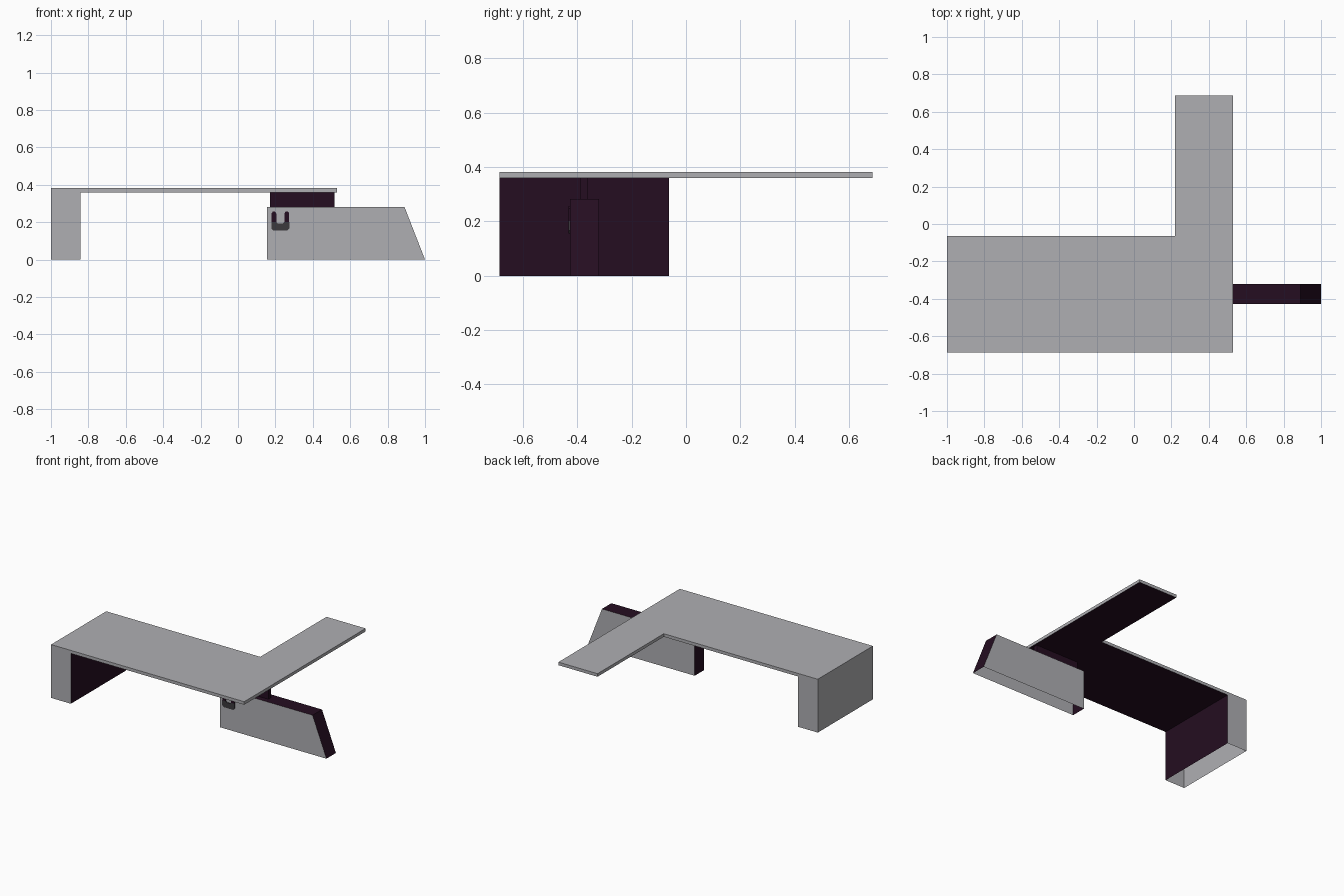
import bpy
import bmesh
from mathutils import Vector

cube = bpy.data.objects.get("Cube")
if cube:
    bpy.data.objects.remove(cube, do_unlink=True)


def make_material(name, rgb):
    mat = bpy.data.materials.new(name)
    mat.use_nodes = True
    mat.diffuse_color = (*rgb, 1)
    mat.node_tree.nodes["Principled BSDF"].inputs["Base Color"].default_value = (*rgb, 1)
    return mat


grey = make_material("light grey", (0.43, 0.43, 0.45))
plum = make_material("dark plum", (0.018, 0.004, 0.015))
charcoal = make_material("charcoal", (0.045, 0.042, 0.048))


def prism(name, outline, axis, low, high, mats, is_second=None, open_bottom=False):
    """Extrude an outline along z or y; is_second picks faces for the second material."""
    bm = bmesh.new()
    if axis == "z":
        verts = [bm.verts.new((a, b, low)) for a, b in outline]
        move = Vector((0, 0, high - low))
    else:
        verts = [bm.verts.new((a, low, b)) for a, b in outline]
        move = Vector((0, high - low, 0))
    base = bm.faces.new(verts)
    ext = bmesh.ops.extrude_face_region(bm, geom=[base], use_keep_orig=True)
    moved = [g for g in ext["geom"] if isinstance(g, bmesh.types.BMVert)]
    bmesh.ops.translate(bm, verts=moved, vec=move)
    bmesh.ops.recalc_face_normals(bm, faces=bm.faces[:])
    bm.normal_update()
    if is_second:
        for face in bm.faces:
            face.material_index = int(is_second(face.normal))
    if open_bottom:
        under = [f for f in bm.faces if f.normal.z < -0.9]
        bmesh.ops.delete(bm, geom=under, context="FACES")
    mesh = bpy.data.meshes.new(name)
    bm.to_mesh(mesh)
    bm.free()
    for mat in mats:
        mesh.materials.append(mat)
    obj = bpy.data.objects.new(name, mesh)
    bpy.context.collection.objects.link(obj)
    return obj


def rect(x0, x1, b0, b1):
    return [(x0, b0), (x1, b0), (x1, b1), (x0, b1)]


FRONT, BACK, INNER = -0.687, 0.687, -0.063

# L-shaped desk top, dark underneath
prism("desk_top",
      [(-1, FRONT), (0.53, FRONT), (0.53, BACK), (0.22, BACK), (0.22, INNER), (-1, INNER)],
      "z", 0.36, 0.382, [grey, plum], lambda n: n.z < -0.5)

# Hollow end leg, dark on the knee side
prism("end_leg", rect(-1, -0.843, FRONT, INNER), "z", 0, 0.36,
      [grey, plum], lambda n: n.x > 0.5, open_bottom=True)

# Hollow sloping pedestal, grey on its two broad sides only
prism("pedestal", [(0.155, 0), (1, 0), (0.89, 0.282), (0.155, 0.282)],
      "y", -0.427, -0.32, [grey, plum], lambda n: abs(n.y) < 0.5, open_bottom=True)

# Thin support plate between pedestal and desk top
prism("support_plate", rect(0.17, 0.515, 0.282, 0.36), "y", -0.39, -0.363, [plum])

# Small hook emblem on the front of the pedestal
PLATE_FRONT, PLATE_BACK = -0.433, -0.427
prism("hook_base",
      [(0.19, 0.155), (0.263, 0.155), (0.275, 0.167), (0.275, 0.202),
       (0.248, 0.202), (0.24, 0.194), (0.213, 0.194), (0.205, 0.202),
       (0.178, 0.202), (0.178, 0.167)],
      "y", PLATE_FRONT, PLATE_BACK, [charcoal])
for side, x in (("right", 0.192), ("left", 0.261)):
    w = 0.013
    prism("hook_prong_" + side,
          [(x - w, 0.202), (x + w, 0.202), (x + w, 0.247),
           (x + w / 2, 0.256), (x - w / 2, 0.256), (x - w, 0.247)],
          "y", PLATE_FRONT, PLATE_BACK, [plum])
